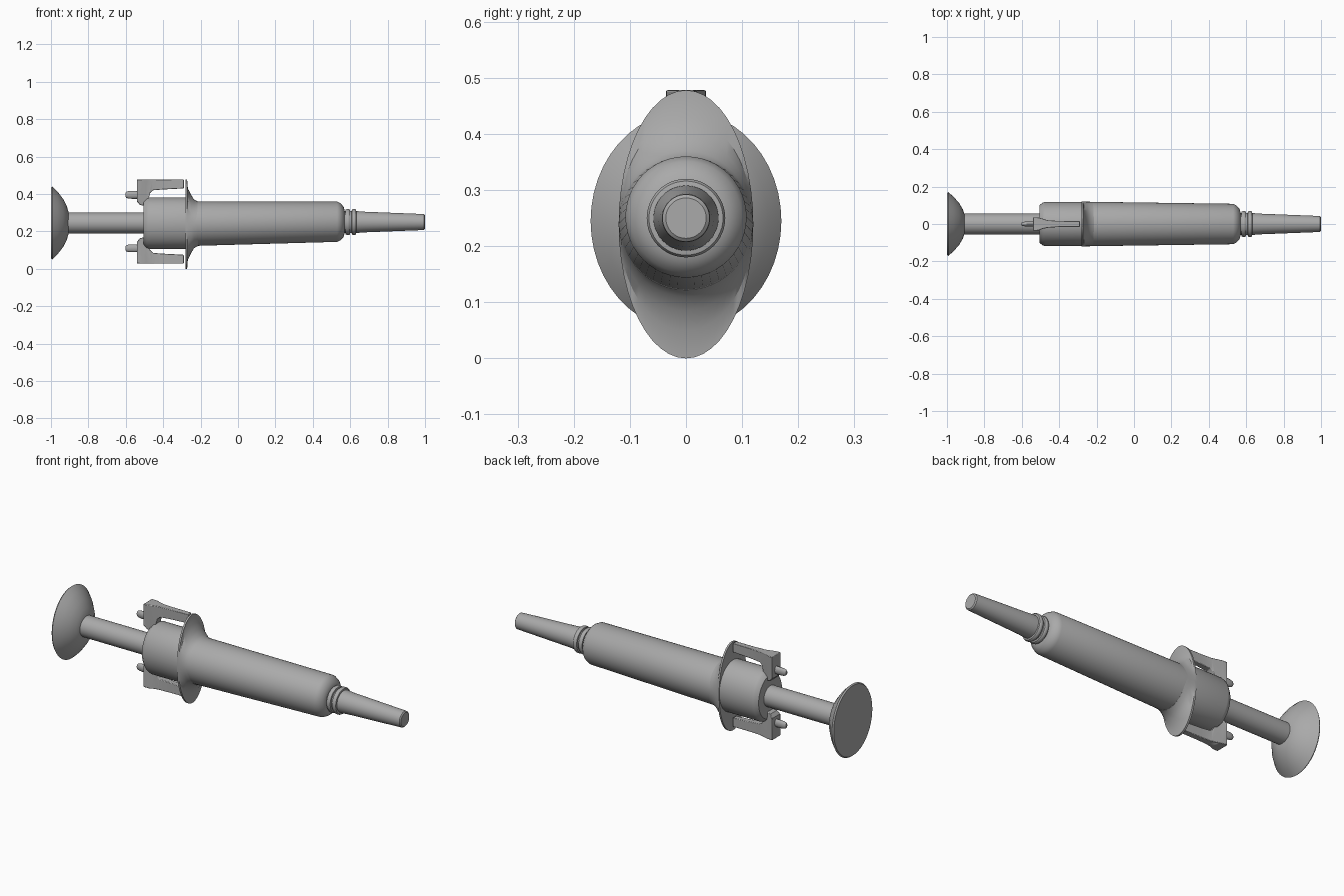
import bpy, bmesh
from math import sin, cos, pi, radians

cube = bpy.data.objects.get("Cube")
if cube:
    bpy.data.objects.remove(cube)

grey = bpy.data.materials.new("plain grey")
grey.use_nodes = True
grey.diffuse_color = (0.4, 0.4, 0.4, 1)
grey.node_tree.nodes["Principled BSDF"].inputs["Base Color"].default_value = (0.4, 0.4, 0.4, 1)


def finish(name, bm, angle=35):
    bmesh.ops.recalc_face_normals(bm, faces=bm.faces[:])
    mesh = bpy.data.meshes.new(name)
    bm.to_mesh(mesh)
    bm.free()
    mesh.materials.append(grey)
    obj = bpy.data.objects.new(name, mesh)
    bpy.context.collection.objects.link(obj)
    bpy.ops.object.select_all(action="DESELECT")
    obj.select_set(True)
    bpy.context.view_layer.objects.active = obj
    bpy.ops.object.shade_smooth_by_angle(angle=radians(angle))
    return obj


def loft(name, rings, sides=48):
    """Skin ellipses along x; each ring is (x, centre z, half width, half height)."""
    bm = bmesh.new()
    loops = []
    for x, z, ry, rz in rings:
        turns = [2 * pi * i / sides for i in range(sides)]
        loops.append([bm.verts.new((x, ry * cos(a), z + rz * sin(a))) for a in turns])
    for a, b in zip(loops, loops[1:]):
        for i in range(sides):
            j = (i + 1) % sides
            bm.faces.new((a[i], a[j], b[j], b[i]))
    bm.faces.new(loops[0])
    bm.faces.new(loops[-1])
    return finish(name, bm)


def turned(name, z, profile):
    return loft(name, [(x, z, r, r) for x, r in profile])


# Plunger: oval thumb pad on a rod
pad = [(-1, 0.97), (-0.993, 1), (-0.965, 0.86), (-0.935, 0.66), (-0.915, 0.46), (-0.905, 0.28)]
loft("thumb_pad", [(x, 0.245, 0.17 * s, 0.195 * s) for x, s in pad])
turned("plunger_rod", 0.245, [(-0.92, 0.056), (-0.45, 0.056)])

# Oval sleeve behind the flange
sleeve = [(-0.505, 0.85), (-0.488, 0.97), (-0.475, 1), (-0.27, 1)]
loft("sleeve", [(x, 0.243, 0.118 * s, 0.138 * s) for x, s in sleeve])

# Oval finger flange, flaring into the barrel
loft("finger_flange", [(-0.282, 0.239, 0.12, 0.239), (-0.272, 0.239, 0.12, 0.239),
                       (-0.268, 0.239, 0.12, 0.19), (-0.25, 0.24, 0.119, 0.155),
                       (-0.235, 0.24, 0.119, 0.13), (-0.215, 0.241, 0.118, 0.119)])

# Tapered barrel with a rounded shoulder
loft("barrel", [(x, z, r, r) for x, z, r in [
    (-0.25, 0.241, 0.119), (0.53, 0.252, 0.108), (0.548, 0.252, 0.099),
    (0.565, 0.251, 0.08), (0.57, 0.251, 0.06)]])

# Nozzle with two collars
turned("nozzle", 0.25, [(0.56, 0.058), (0.64, 0.058), (0.68, 0.055), (0.985, 0.043), (0.995, 0.042), (1, 0.036)])
for n, x in (("rear_collar", 0.587), ("front_collar", 0.62)):
    turned(n, 0.25, [(x - 0.013, 0.056), (x - 0.011, 0.066), (x - 0.005, 0.07),
                     (x + 0.005, 0.07), (x + 0.011, 0.066), (x + 0.013, 0.056)])

# Side outline of a hooked clip, with the half width at each point
CLIP = [(-0.54, 0.478, 0.036), (-0.54, 0.36, 0.036), (-0.525, 0.342, 0.03), (-0.495, 0.335, 0.022),
        (-0.48, 0.365, 0.022), (-0.47, 0.405, 0.02), (-0.455, 0.42, 0.018), (-0.40, 0.424, 0.015),
        (-0.29, 0.43, 0.015), (-0.29, 0.478, 0.015), (-0.40, 0.478, 0.016),
        (-0.46, 0.478, 0.02), (-0.49, 0.478, 0.026), (-0.51, 0.478, 0.035)]
MIDDLE = 0.2525


def clip(name, side):
    bm = bmesh.new()
    walls = [[bm.verts.new((x, s * w, MIDDLE + side * (z - MIDDLE))) for x, z, w in CLIP] for s in (-1, 1)]
    count = len(CLIP)
    for wall in walls:
        bm.faces.new(wall)
    for i in range(count):
        j = (i + 1) % count
        bm.faces.new((walls[0][i], walls[0][j], walls[1][j], walls[1][i]))
    bmesh.ops.triangulate(bm, faces=[f for f in bm.faces if len(f.verts) > 4])
    obj = finish(name, bm)
    bevel = obj.modifiers.new("soft edges", "BEVEL")
    bevel.width = 0.004
    bevel.segments = 2
    bevel.angle_limit = radians(40)


# Clips and their rounded pegs, mirrored above and below
for label, side in (("upper", 1), ("lower", -1)):
    clip(label + "_clip", side)
    z = MIDDLE + side * 0.143
    peg = [(-0.602, 0.5), (-0.598, 0.75), (-0.585, 0.95), (-0.57, 1), (-0.53, 1)]
    loft(label + "_peg", [(x, z, 0.013 * s, 0.021 * s) for x, s in peg], 16)
